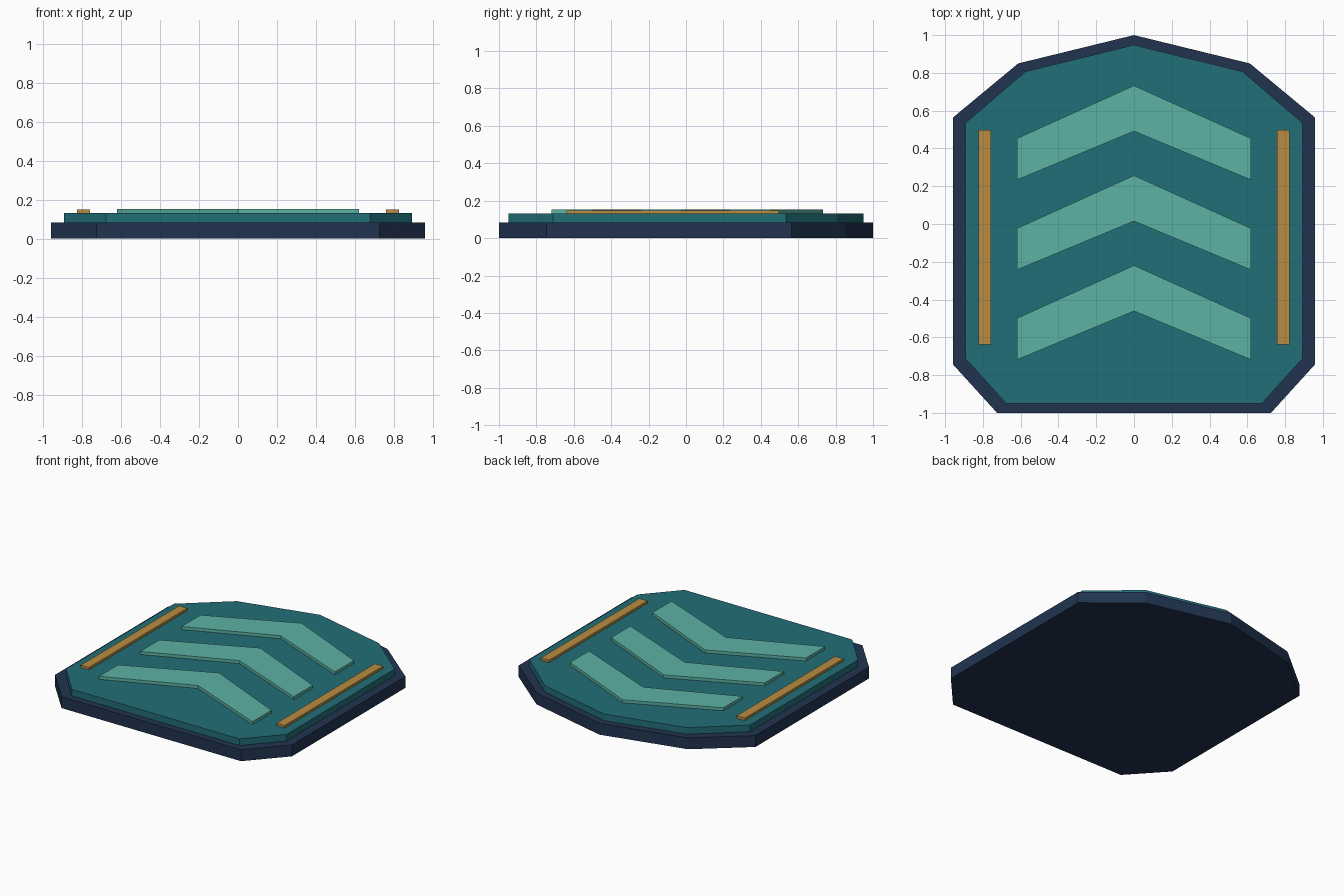
import bpy
import bmesh

cube = bpy.data.objects.get("Cube")
if cube:
    bpy.data.objects.remove(cube, do_unlink=True)


def make_material(name, rgb):
    mat = bpy.data.materials.new(name)
    mat.use_nodes = True
    mat.diffuse_color = (*rgb, 1)
    mat.node_tree.nodes["Principled BSDF"].inputs["Base Color"].default_value = (*rgb, 1)
    return mat


navy = make_material("navy", (0.015, 0.034, 0.080))
teal = make_material("teal", (0.016, 0.156, 0.188))
mint = make_material("mint", (0.107, 0.445, 0.366))
amber = make_material("amber", (0.479, 0.262, 0.054))


def prism(name, outline, bottom, top, mat):
    """Extrude a flat outline between two heights."""
    bm = bmesh.new()
    face = bm.faces.new([bm.verts.new((x, y, bottom)) for x, y in outline])
    extruded = bmesh.ops.extrude_face_region(bm, geom=[face], use_keep_orig=True)
    for v in extruded["geom"]:
        if isinstance(v, bmesh.types.BMVert):
            v.co.z = top
    bmesh.ops.recalc_face_normals(bm, faces=bm.faces)
    mesh = bpy.data.meshes.new(name)
    bm.to_mesh(mesh)
    bm.free()
    mesh.materials.append(mat)
    obj = bpy.data.objects.new(name, mesh)
    bpy.context.collection.objects.link(obj)
    return obj


def mirrored(half):
    """Complete a right-hand half outline across x = 0."""
    return half + [(-x, y) for x, y in reversed(half) if x > 0]


# Stacked plates with a pointed back edge and clipped front corners
base_half = [(0, 1), (0.613, 0.85), (0.957, 0.565), (0.957, -0.745), (0.725, -1)]
deck_half = [(0, 0.948), (0.575, 0.807), (0.892, 0.535), (0.892, -0.712), (0.677, -0.95)]
prism("base_plate", mirrored(base_half), 0, 0.083, navy)
prism("deck_plate", mirrored(deck_half), 0.083, 0.131, teal)

# Three raised chevrons pointing to the back
for i, label in enumerate(("back", "middle", "front")):
    y = 0.733 - 0.476 * i
    outline = [(0, y), (0.62, y - 0.28), (0.62, y - 0.5),
               (0, y - 0.242), (-0.62, y - 0.5), (-0.62, y - 0.28)]
    prism(label + "_chevron", outline, 0.131, 0.153, mint)

# Side rails
for label, side in (("left", 1), ("right", -1)):
    inner, outer = side * 0.758, side * 0.824
    outline = [(inner, -0.638), (outer, -0.638), (outer, 0.498), (inner, 0.498)]
    prism(label + "_rail", outline, 0.131, 0.149, amber)
